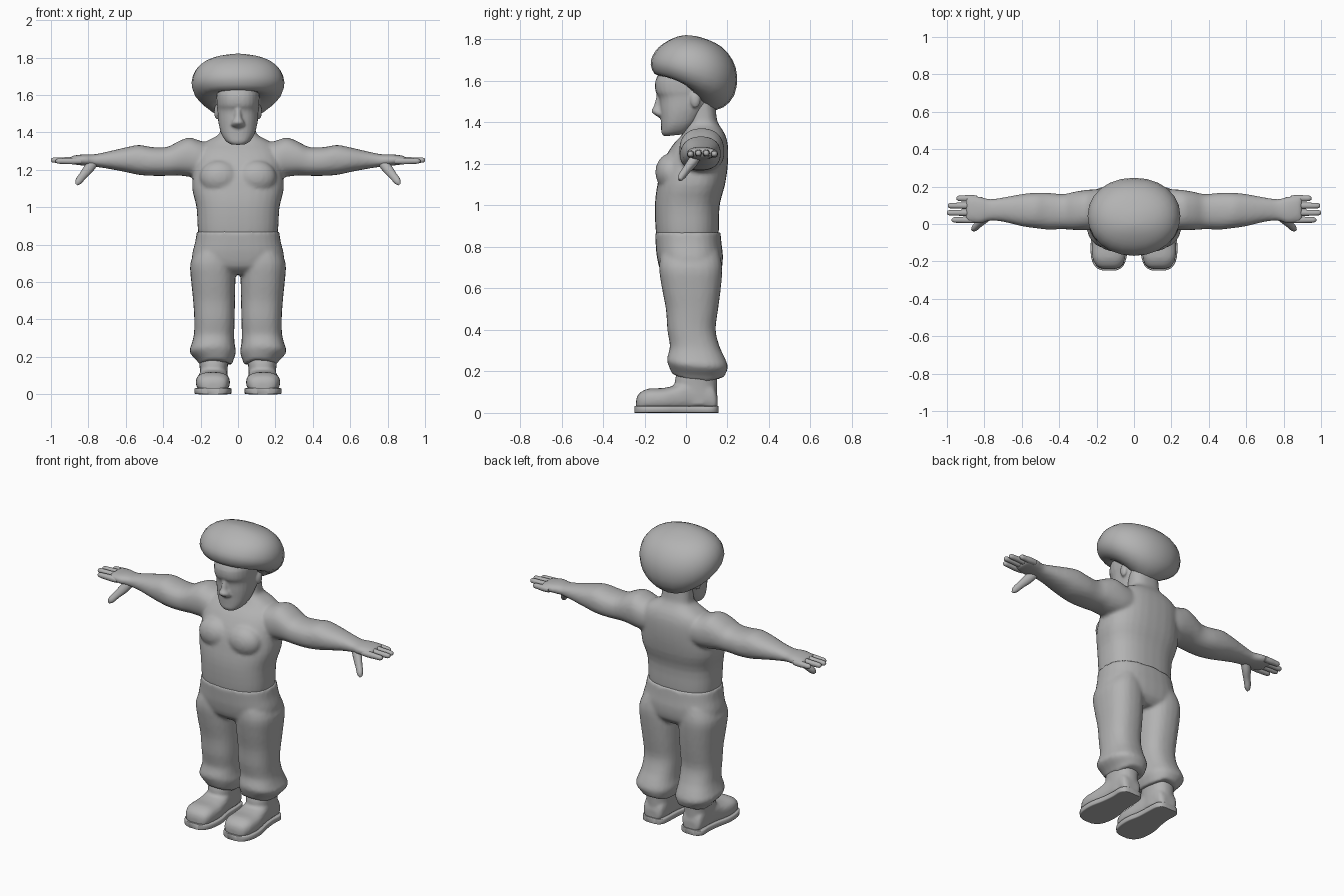
import bpy, bmesh, math
from mathutils import Vector, Matrix

GREY = bpy.data.materials.new("plain_grey")
GREY.diffuse_color = (0.45, 0.45, 0.45, 1)


def spline(rings, steps):
    """Smoothly interpolate a list of equal-length number rows."""
    out = []
    last = len(rings) - 1
    for i in range(last):
        a, b, c, d = (rings[max(i - 1, 0)], rings[i], rings[i + 1], rings[min(i + 2, last)])
        for k in range(steps):
            t = k / steps
            out.append([0.5 * (2 * q + (r - p) * t + (2 * p - 5 * q + 4 * r - s) * t * t
                               + (3 * q - p - 3 * r + s) * t ** 3)
                        for p, q, r, s in zip(a, b, c, d)])
    return out + [rings[last]]


def loft(bm, rings, side=1, p=2.3, n=24, steps=3):
    """Ring = centre xyz, first radius xyz, second radius xyz, bow in z."""
    loops = []
    for r in spline(rings, steps):
        c, u, v = Vector(r[0:3]), Vector(r[3:6]), Vector(r[6:9])
        loop = []
        for k in range(n):
            a = 2 * math.pi * k / n
            ca, sa = math.cos(a), math.sin(a)
            co = (c + u * math.copysign(abs(ca) ** (2 / p), ca)
                  + v * math.copysign(abs(sa) ** (2 / p), sa))
            co.z += r[9] * ca * ca
            co.x *= side
            loop.append(bm.verts.new(co))
        loops.append(loop)
    for a, b in zip(loops, loops[1:]):
        for k in range(n):
            bm.faces.new((a[k], a[(k + 1) % n], b[(k + 1) % n], b[k]))
    bm.faces.new(loops[0])
    bm.faces.new(loops[-1])


def up(cx, hw, yf, zf, yb, zb, bow=0):
    """Upright ring from its front and back points and half width."""
    return [cx, (yf + yb) / 2, (zf + zb) / 2, hw, 0, 0, 0, (yb - yf) / 2, (zb - zf) / 2, bow]


def flat(z, cx, hw, yf, yb):
    return up(cx, hw, yf, z, yb, z)


def across(x, z0, z1, y0, y1):
    """Ring facing along x."""
    return [x, (y0 + y1) / 2, (z0 + z1) / 2, 0, (y1 - y0) / 2, 0, 0, 0, (z1 - z0) / 2, 0]


def along(y, x0, x1, z0, z1):
    """Ring facing along y."""
    return [(x0 + x1) / 2, y, (z0 + z1) / 2, (x1 - x0) / 2, 0, 0, 0, 0, (z1 - z0) / 2, 0]


def ball(bm, loc, size):
    m = Matrix.Translation(loc) @ Matrix.Diagonal((*size, 1))
    bmesh.ops.create_uvsphere(bm, u_segments=20, v_segments=12, radius=1, matrix=m)


def finish(name, bm, voxel=0, relax=3, angle=50):
    bmesh.ops.recalc_face_normals(bm, faces=bm.faces)
    me = bpy.data.meshes.new(name)
    bm.to_mesh(me)
    bm.free()
    me.materials.append(GREY)
    ob = bpy.data.objects.new(name, me)
    bpy.context.collection.objects.link(ob)
    bpy.ops.object.select_all(action='DESELECT')
    ob.select_set(True)
    bpy.context.view_layer.objects.active = ob
    bpy.ops.object.shade_smooth_by_angle(angle=math.radians(angle))
    if voxel:  # fuse overlapping volumes into one soft skin
        m = ob.modifiers.new("fuse", 'REMESH')
        m.mode, m.voxel_size, m.use_smooth_shade = 'VOXEL', voxel, True
        m = ob.modifiers.new("relax", 'SMOOTH')
        m.factor, m.iterations = 0.5, relax
    return ob


# Torso, neck, chest and arms
bm = bmesh.new()
loft(bm, [flat(*r) for r in (
    (.83, 0, .20, -.13, .145), (.87, 0, .214, -.145, .158), (1.0, 0, .222, -.15, .162),
    (1.1, 0, .245, -.138, .188), (1.2, 0, .238, -.115, .202), (1.29, 0, .225, -.065, .202),
    (1.345, 0, .18, -.015, .187), (1.385, 0, .108, .005, .162), (1.42, 0, .093, .015, .148),
    (1.52, 0, .09, .02, .14))], p=2.5, n=32)
ARM = ((.12, 1.17, 1.34, 0, .18), (.2, 1.16, 1.355, -.03, .185), (.26, 1.163, 1.373, -.032, .182),
       (.32, 1.17, 1.352, -.032, .172), (.38, 1.168, 1.322, -.028, .16),
       (.46, 1.168, 1.322, -.03, .167), (.53, 1.173, 1.333, -.022, .167),
       (.6, 1.188, 1.32, -.012, .16), (.7, 1.207, 1.297, .012, .142), (.77, 1.217, 1.283, .017, .133),
       (.82, 1.222, 1.283, .003, .146), (.87, 1.228, 1.278, .008, .152), (.9, 1.235, 1.27, .018, .15))
for s in (1, -1):
    loft(bm, [across(*r) for r in ARM], s)
    ball(bm, (s * .098, -.072, 1.16), (.108, .076, .092))
finish("torso_and_arms", bm, .011)

# Fingers and thumbs
bm = bmesh.new()
for s in (1, -1):
    for y, tip, z in ((.022, .975, 1.247), (.06, 1.0, 1.252), (.098, .995, 1.252), (.137, .95, 1.248)):
        loft(bm, [across(x, z - r, z + r, y - r, y + r) for x, r in (
            (.84, .016), (.88, .018), (.93 if tip > .96 else .91, .016),
            (tip - .012, .014), (tip, .005))], s, n=10)
    # Thumb follows a downward forward path
    loft(bm, [[x, y, z, r * .77, 0, r * .64, 0, r, 0, 0] for x, y, z, r in (
        (.765, .055, 1.25, .026), (.80, .03, 1.205, .027), (.83, .0, 1.168, .021),
        (.852, -.02, 1.14, .019), (.864, -.028, 1.122, .008))], s, n=12)
finish("fingers", bm)

# Trousers with flared cuffs
bm = bmesh.new()
loft(bm, [flat(*r) for r in (
    (.64, 0, .22, -.07, .13), (.68, 0, .245, -.12, .168), (.75, 0, .245, -.14, .178),
    (.81, 0, .23, -.146, .172), (.87, 0, .22, -.15, .166))], p=2.5, n=32)
LEG = (up(.12, .083, -.068, .19, .185, .175, -.03), up(.122, .096, -.075, .205, .192, .19, -.02),
       up(.135, .124, -.09, .245, .202, .225, -.01), up(.133, .115, -.09, .27, .185, .27),
       up(.128, .108, -.078, .32, .162, .32), flat(.4, .126, .108, -.09, .143),
       flat(.5, .128, .112, -.097, .155), flat(.6, .132, .118, -.116, .168),
       flat(.7, .135, .12, -.13, .175), flat(.78, .12, .10, -.12, .16))
for s in (1, -1):
    loft(bm, LEG, s, p=2.4)
finish("trousers", bm, .011)

# Boots: foot plus ankle shaft
bm = bmesh.new()
FOOT = ((-.24, .10, .165, .02, .065), (-.225, .065, .20, .01, .095), (-.18, .047, .222, .01, .117),
        (-.11, .043, .225, .01, .12), (-.05, .05, .215, .01, .135), (.02, .058, .205, .01, .17),
        (.09, .06, .2, .01, .17), (.135, .07, .195, .01, .13), (.152, .09, .175, .02, .08))
for s in (1, -1):
    loft(bm, [along(*r) for r in FOOT], s, p=2.6)
    loft(bm, [flat(*r) for r in ((.04, .13, .07, -.04, .15), (.14, .13, .075, -.055, .15),
                                 (.19, .13, .078, -.045, .152), (.26, .13, .07, -.03, .14))], s)
finish("boots", bm, .009, 2)

# Flat boot soles
bm = bmesh.new()
SOLE = ((-.249, .10, .165), (-.235, .067, .2), (-.2, .046, .223), (-.15, .036, .232),
        (-.09, .036, .23), (-.02, .05, .215), (.06, .054, .206), (.12, .058, .208),
        (.148, .075, .19), (.156, .10, .165))
for s in (1, -1):
    loft(bm, [along(y, a, b, 0, .034) for y, a, b in SOLE], s, p=9)
finish("boot_soles", bm)

# Head with jaw, brow, nose and ears
bm = bmesh.new()
loft(bm, [up(0, *r) for r in (
    (.038, -.105, 1.333, -.02, 1.342), (.064, -.118, 1.348, .02, 1.358),
    (.088, -.12, 1.38, .06, 1.40), (.102, -.122, 1.42, .10, 1.46),
    (.108, -.126, 1.46, .13, 1.50), (.111, -.130, 1.515, .15, 1.54),
    (.115, -.148, 1.555, .16, 1.57), (.11, -.14, 1.62, .15, 1.64),
    (.06, -.06, 1.72, .08, 1.72))], p=2.4, n=28)
loft(bm, [flat(z, 0, w, y, -.09) for z, w, y in (
    (1.424, .02, -.13), (1.436, .036, -.15), (1.455, .034, -.168),
    (1.48, .022, -.155), (1.53, .018, -.142))], p=2, n=16)
for s in (1, -1):
    ball(bm, (s * .112, .045, 1.51), (.016, .025, .04))
finish("head", bm, .007, 2)

# Big rounded mop of hair, tipped backwards
bm = bmesh.new()
loft(bm, [up(0, *r) for r in (
    (.09, -.08, 1.63, .08, 1.47, .05), (.125, -.11, 1.622, .11, 1.455, .04),
    (.19, -.152, 1.635, .18, 1.473, .025), (.236, -.17, 1.68, .232, 1.53, .01),
    (.248, -.162, 1.72, .247, 1.62, 0), (.228, -.132, 1.762, .225, 1.70, 0),
    (.18, -.088, 1.793, .175, 1.762, 0), (.11, -.04, 1.814, .11, 1.797, 0),
    (.03, .0, 1.821, .05, 1.816, 0))], p=2.1, n=24, steps=2)
finish("hair", bm)
